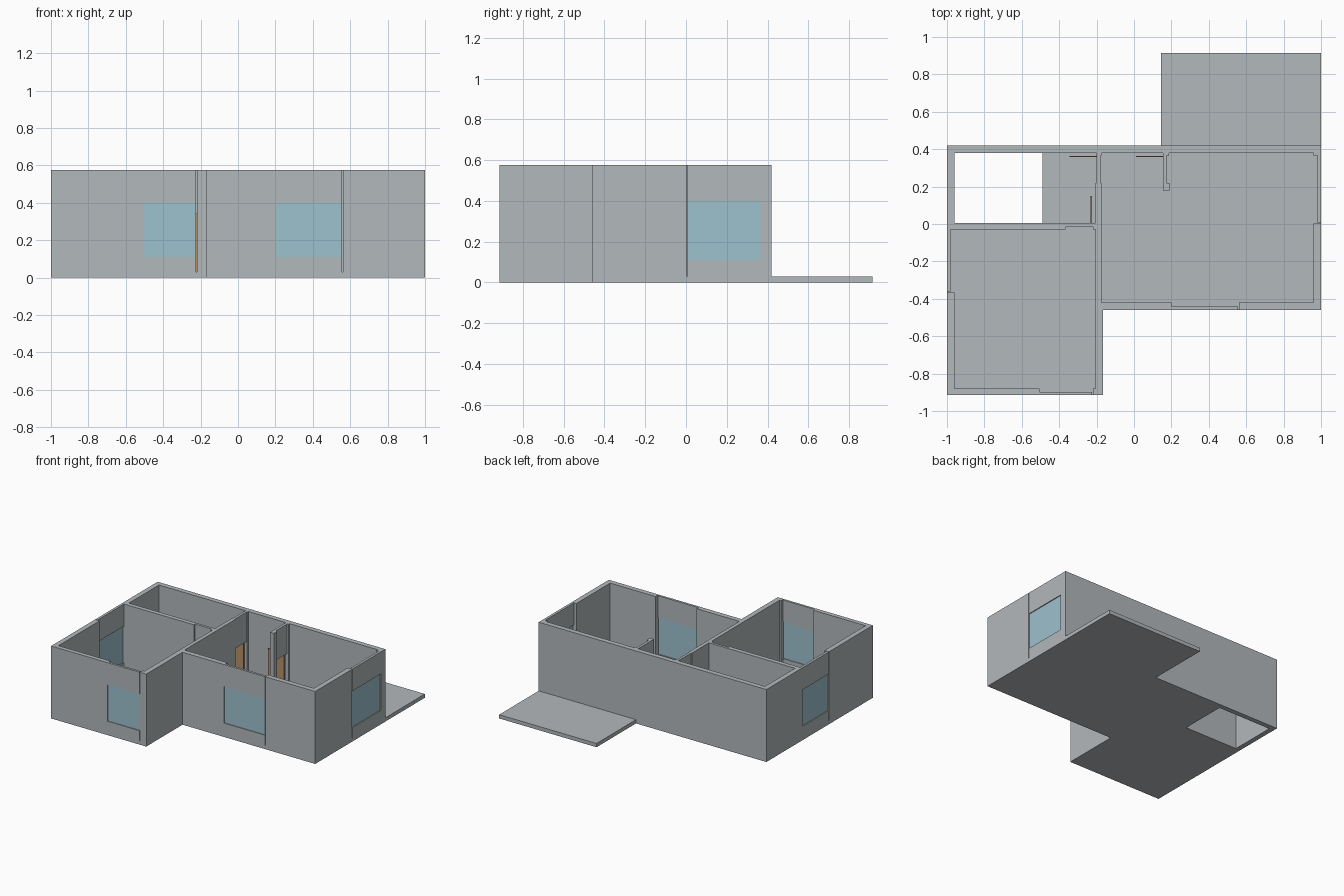
import bpy, bmesh

if "Cube" in bpy.data.objects:
    bpy.data.objects.remove(bpy.data.objects["Cube"])

FLOOR, TOP = 0.03, 0.575
SILL, HEAD, DOOR = 0.11, 0.40, 0.34


def material(name, rgb):
    m = bpy.data.materials.new(name)
    m.diffuse_color = (*rgb, 1)
    m.use_nodes = True
    m.node_tree.nodes["Principled BSDF"].inputs["Base Color"].default_value = m.diffuse_color
    return m


GREY = material("plaster grey", (0.45, 0.48, 0.50))
GLASS = material("pale blue glass", (0.34, 0.54, 0.62))
WOOD = material("door brown", (0.46, 0.28, 0.14))


def prism(name, outline, z0, z1, mat):
    """Extrude a flat outline from z0 to z1."""
    bm = bmesh.new()
    face = bm.faces.new([bm.verts.new((x, y, z0)) for x, y in outline])
    ext = bmesh.ops.extrude_face_region(bm, geom=[face])
    for v in ext["geom"]:
        if isinstance(v, bmesh.types.BMVert):
            v.co.z = z1
    bmesh.ops.recalc_face_normals(bm, faces=bm.faces)
    me = bpy.data.meshes.new(name)
    bm.to_mesh(me)
    bm.free()
    me.materials.append(mat)
    ob = bpy.data.objects.new(name, me)
    bpy.context.collection.objects.link(ob)
    return ob


def box(name, x0, x1, y0, y1, z0=FLOOR, z1=TOP, mat=GREY):
    return prism(name, [(x0, y0), (x1, y0), (x1, y1), (x0, y1)], z0, z1, mat)


def window_bay(name, a0, a1, b0, b1, along_x):
    """Thin wall panel from a0 to a1 with glass between sill and head."""
    def part(label, c0, c1, z0, z1, mat=GREY):
        r = (a0, a1, c0, c1) if along_x else (c0, c1, a0, a1)
        box(name + label, *r, z0, z1, mat)
    mid = (b0 + b1) / 2
    part("_apron", b0, b1, FLOOR, SILL)
    part("_lintel", b0, b1, HEAD, TOP)
    part("_glass", mid - 0.003, mid + 0.003, SILL, HEAD, GLASS)


# Floor slab with an open well in the small room
slab = prism("floor_slab", [(-1, -0.915), (-0.165, -0.915), (-0.165, -0.46), (1, -0.46),
                            (1, 0.42), (-1, 0.42)], 0, FLOOR, GREY)
well = box("well_cutter", -0.96, -0.49, 0.005, 0.38, -0.1, 0.1)
well.hide_render = True
well.hide_viewport = True
cut = slab.modifiers.new("well", 'BOOLEAN')
cut.operation = 'DIFFERENCE'
cut.solver = 'EXACT'
cut.object = well

# Rear terrace
box("terrace", 0.145, 1, 0.42, 0.915, 0, FLOOR)

# Full-height walls
for name, *r in [
    ("north_wall", -1, 1, 0.38, 0.42),
    ("west_wall_rear", -1, -0.96, -0.03, 0.38),
    ("west_wall_front", -1, -0.96, -0.915, -0.365),
    ("front_room_south_wall", -0.96, -0.505, -0.915, -0.88),
    ("front_room_corner", -0.219, -0.165, -0.915, -0.88),
    ("front_room_east_wall", -0.205, -0.165, -0.88, -0.42),
    ("central_wall", -0.205, -0.175, -0.42, 0.22),
    ("hall_south_wall_left", -0.165, 0.2, -0.46, -0.42),
    ("hall_south_wall_right", 0.562, 1, -0.46, -0.42),
    ("east_wall_front", 0.96, 1, -0.42, 0.004),
    ("east_wall_rear", 0.96, 1, 0.365, 0.38),
    ("cross_wall", -0.96, -0.365, -0.03, 0.005),
    ("cross_wall_jamb", -0.22, -0.205, -0.03, 0.005),
    ("central_wall_jamb", -0.2, -0.175, 0.365, 0.38),
    ("stub_wall_jamb", 0.155, 0.187, 0.365, 0.38),
    ("stub_wall_post", 0.155, 0.19, 0.18, 0.22),
]:
    box(name, *r)

# Windows in thinner wall panels, with a narrow joint at one side
window_bay("front_room_window", -0.505, -0.224, -0.915, -0.897, True)
window_bay("hall_window", 0.2, 0.557, -0.46, -0.442, True)
window_bay("west_window", -0.36, -0.03, -1, -0.98, False)
window_bay("east_window", 0.007, 0.365, 0.98, 1, False)

# Thin panels above the doorways
box("front_room_door_header", -0.365, -0.22, -0.015, 0.005, DOOR)
box("small_room_door_header", -0.2, -0.18, 0.22, 0.365, DOOR)
box("stub_door_header", 0.155, 0.175, 0.22, 0.365, DOOR)

# Door leaves standing open
box("front_room_door", -0.232, -0.224, 0.005, 0.15, FLOOR, DOOR, WOOD)
box("small_room_door", -0.345, -0.2, 0.357, 0.363, FLOOR, DOOR, WOOD)
box("stub_door", 0.012, 0.155, 0.357, 0.363, FLOOR, DOOR, WOOD)
